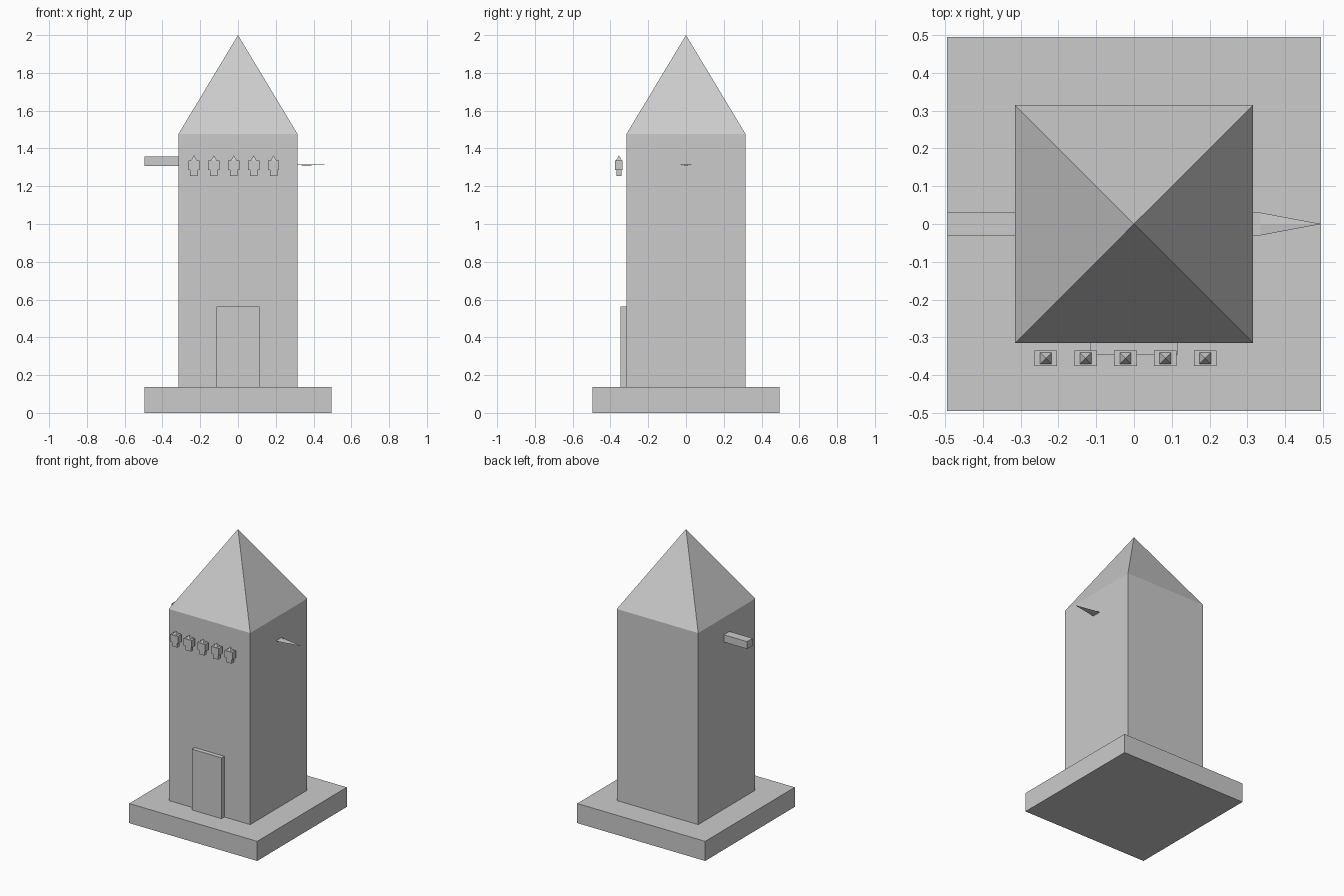
import bpy, bmesh

if "Cube" in bpy.data.objects:
    bpy.data.objects.remove(bpy.data.objects["Cube"])


def mesh_object(name, bm):
    bmesh.ops.recalc_face_normals(bm, faces=bm.faces)
    me = bpy.data.meshes.new(name)
    bm.to_mesh(me)
    bm.free()
    ob = bpy.data.objects.new(name, me)
    bpy.context.collection.objects.link(ob)
    return ob


def add_box(bm, x0, x1, y0, y1, z0, z1):
    verts = bmesh.ops.create_cube(bm, size=1)["verts"]
    for v in verts:
        v.co.x = x1 if v.co.x > 0 else x0
        v.co.y = y1 if v.co.y > 0 else y0
        v.co.z = z1 if v.co.z > 0 else z0


def add_point(bm, base, tip):
    ring = [bm.verts.new(p) for p in base]
    apex = bm.verts.new(tip)
    bm.faces.new(ring)
    for i in range(len(ring)):
        bm.faces.new((ring[i], ring[(i + 1) % len(ring)], apex))


def square(x, y, z, h):
    return [(x - h, y - h, z), (x + h, y - h, z), (x + h, y + h, z), (x - h, y + h, z)]


def box(name, *bounds):
    bm = bmesh.new()
    add_box(bm, *bounds)
    return mesh_object(name, bm)


# plinth, tower shaft, door, side bar
box("plinth", -.495, .495, -.495, .495, 0, .137)
box("tower_shaft", -.315, .315, -.315, .315, .137, 1.477)
box("door", -.115, .115, -.346, -.315, .137, .562)
box("side_bar", -.495, -.31, -.03, .032, 1.306, 1.357)

# pyramid roof
bm = bmesh.new()
add_point(bm, square(0, 0, 1.477, .315), (0, 0, 2))
mesh_object("roof", bm)

# thin pointed blade on the right side
bm = bmesh.new()
z, t = 1.313, .003
add_point(bm, [(.335, -.03, z), (.335, 0, z + t), (.335, .03, z), (.335, 0, z - t)], (.495, 0, z))
mesh_object("blade", bm)
bm = bmesh.new()
add_box(bm, .31, .335, -.03, .03, z - .001, z + .001)
mesh_object("blade_root", bm)

# row of small figures in front of the shaft
for i in range(5):
    x, y = -.233 + i * .1053, -.355
    bm = bmesh.new()
    add_box(bm, x - .02, x + .02, y - .013, y + .013, 1.254, 1.286)
    add_box(bm, x - .03, x + .03, y - .02, y + .02, 1.286, 1.337)
    add_point(bm, square(x, y, 1.337, .015), (x, y, 1.364))
    mesh_object(f"figure_{i + 1}", bm)
